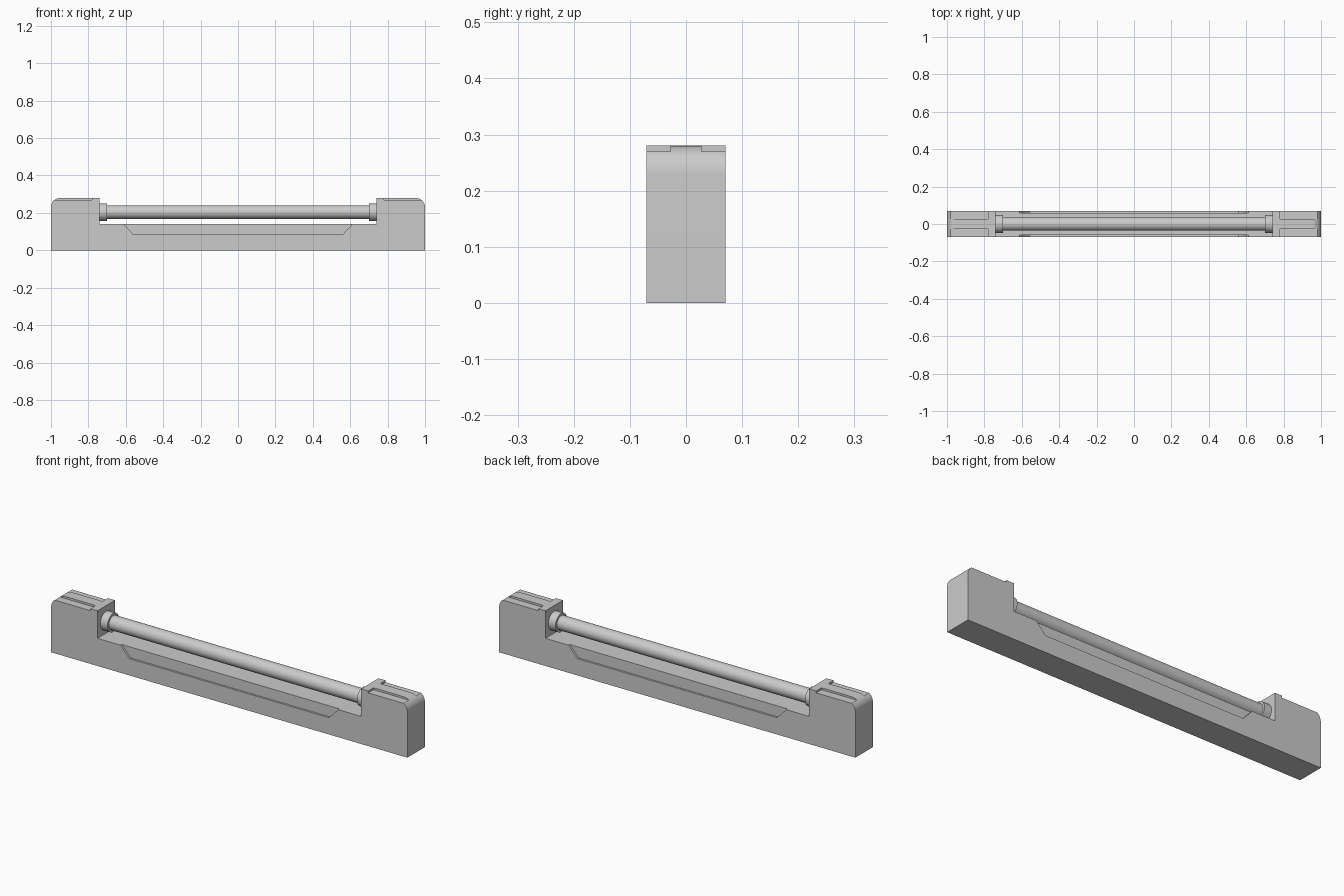
import bpy, bmesh, math

if "Cube" in bpy.data.objects:
    bpy.data.objects.remove(bpy.data.objects["Cube"])

HALF = 0.07          # half depth of the housing
AXIS_Z = 0.204       # height of the tube axis


def prism(name, profile, y0, y1):
    """Extrude an x/z profile from y0 to y1."""
    bm = bmesh.new()
    face = bm.faces.new([bm.verts.new((x, y0, z)) for x, z in profile])
    new = bmesh.ops.extrude_face_region(bm, geom=[face])["geom"]
    bmesh.ops.translate(bm, vec=(0, y1 - y0, 0),
                        verts=[v for v in new if isinstance(v, bmesh.types.BMVert)])
    bmesh.ops.recalc_face_normals(bm, faces=bm.faces)
    mesh = bpy.data.meshes.new(name)
    bm.to_mesh(mesh)
    bm.free()
    ob = bpy.data.objects.new(name, mesh)
    bpy.context.collection.objects.link(ob)
    return ob


def activate(ob):
    bpy.ops.object.select_all(action='DESELECT')
    ob.select_set(True)
    bpy.context.view_layer.objects.active = ob


def cut(target, cutter):
    cutter.hide_render = True
    mod = target.modifiers.new("cut", 'BOOLEAN')
    mod.operation = 'DIFFERENCE'
    mod.solver = 'EXACT'
    mod.object = cutter
    activate(target)
    bpy.ops.object.modifier_apply(modifier=mod.name)
    bpy.data.objects.remove(cutter)


def rod(name, radius, x0, x1):
    bpy.ops.mesh.primitive_cylinder_add(
        vertices=48, radius=radius, depth=abs(x1 - x0),
        location=((x0 + x1) / 2, 0, AXIS_Z), rotation=(0, math.pi / 2, 0))
    ob = bpy.context.object
    ob.name = name
    bpy.ops.object.shade_smooth_by_angle(angle=math.radians(30))
    return ob


# U-shaped housing with rounded outer top corners
R, TOP = 0.05, 0.28
right = [(1, 0)]
for i in range(13):
    a = math.pi / 2 * i / 12
    right.append((1 - R + R * math.cos(a), TOP - R + R * math.sin(a)))
right += [(0.74, TOP), (0.74, 0.14)]
housing = prism("housing", right + [(-x, z) for x, z in reversed(right)], -HALF, HALF)

for side in (-1, 1):
    # shallow side recess, open at the top
    recess = [(-0.667, 0.2), (-0.56, 0.085), (0.56, 0.085), (0.667, 0.2)]
    ys = sorted((side * 0.06, side * 0.1))
    cut(housing, prism("recess_cutter", recess, *ys))
    # lowered shoulders beside the central rib of each end block
    for end in (-1, 1):
        step = [(end * 0.78, 0.27), (end * 1.1, 0.27), (end * 1.1, 0.35), (end * 0.78, 0.35)]
        ys = sorted((side * 0.028, side * 0.1))
        cut(housing, prism("shoulder_cutter", step, *ys))

activate(housing)
bpy.ops.object.shade_smooth_by_angle(angle=math.radians(20))

# lamp tube and its end collars
rod("tube", 0.036, -0.72, 0.72)
for end, label in ((-1, "left"), (1, "right")):
    rod(label + "_collar", 0.047, end * 0.70, end * 0.745)
